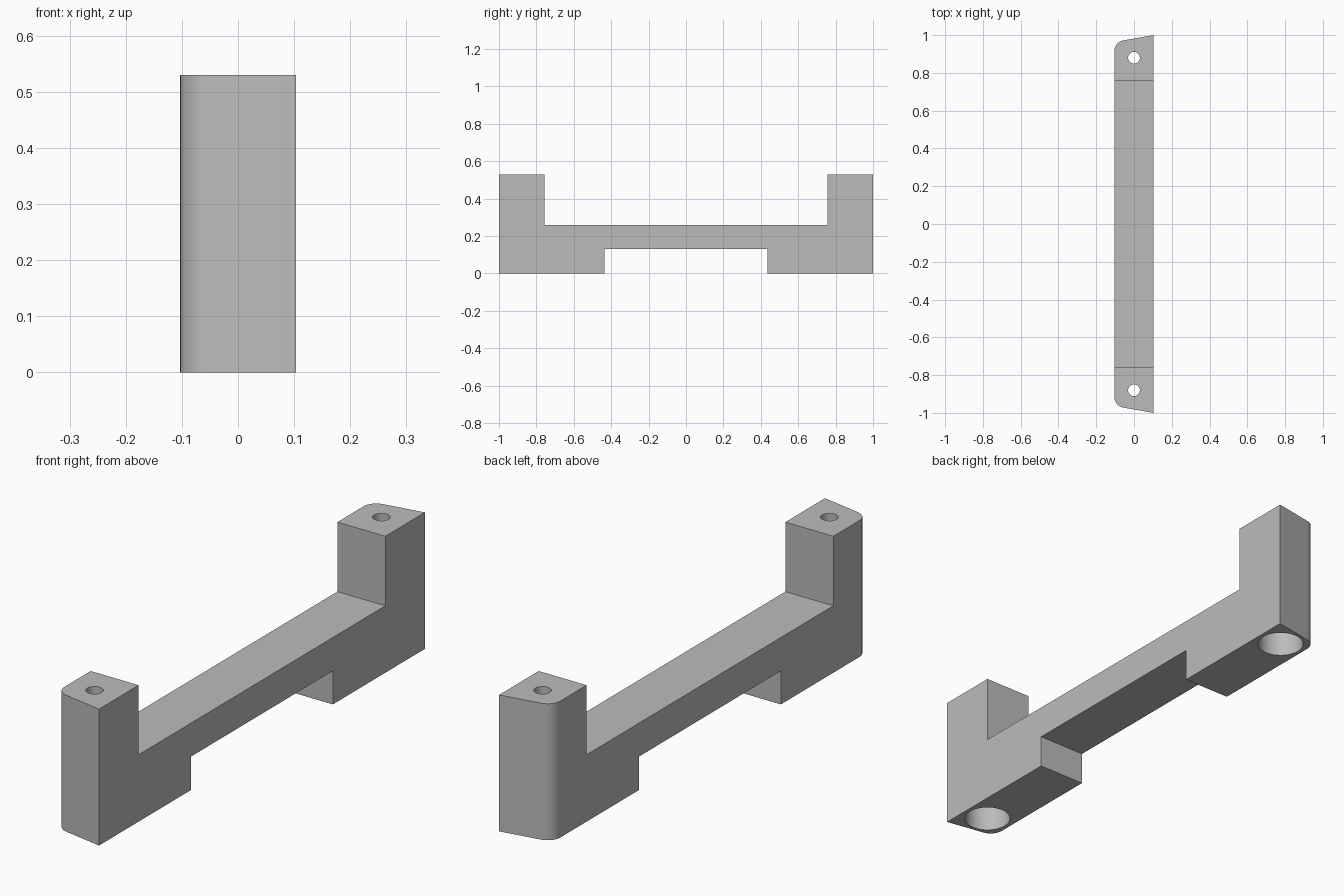
import bpy, bmesh, math
from mathutils import Vector

cube = bpy.data.objects.get("Cube")
if cube:
    bpy.data.objects.remove(cube, do_unlink=True)

HALF_W, HEIGHT = 0.103, 0.53
HOLE_Y = 0.88

grey = bpy.data.materials.new("plain grey")
grey.use_nodes = True
colour = (0.5, 0.5, 0.5, 1)
grey.diffuse_color = colour
grey.node_tree.nodes["Principled BSDF"].inputs["Base Color"].default_value = colour


def prism(name, outline, z0, z1):
    """Extrude a counter-clockwise plan outline from z0 to z1."""
    bm = bmesh.new()
    face = bm.faces.new([bm.verts.new((x, y, z0)) for x, y in outline])
    top = bmesh.ops.extrude_face_region(bm, geom=[face])["geom"]
    verts = [v for v in top if isinstance(v, bmesh.types.BMVert)]
    bmesh.ops.translate(bm, verts=verts, vec=(0, 0, z1 - z0))
    bmesh.ops.recalc_face_normals(bm, faces=bm.faces)
    mesh = bpy.data.meshes.new(name)
    bm.to_mesh(mesh)
    bm.free()
    mesh.materials.append(grey)
    obj = bpy.data.objects.new(name, mesh)
    bpy.context.collection.objects.link(obj)
    return obj


def box(name, half_y, z0, z1):
    w = 0.3
    return prism(name, [(-w, -half_y), (w, -half_y), (w, half_y), (-w, half_y)], z0, z1)


def cylinder(name, y, radius, z0, z1, sides=48):
    turn = [2 * math.pi * i / sides for i in range(sides)]
    return prism(name, [(radius * math.cos(a), y + radius * math.sin(a)) for a in turn], z0, z1)


# Plan outline: slanted ends with one rounded corner each
slant, radius, steps = math.radians(10), 0.055, 12
corner_y = 1 - 2 * HALF_W * math.tan(slant)
reach = radius * math.tan((math.pi / 2 - slant) / 2)
centre = Vector((-HALF_W + radius, corner_y - reach))
start, end = math.pi / 2 + slant, math.pi
arc = []
for i in range(steps + 1):
    a = start + (end - start) * i / steps
    arc.append((centre.x + radius * math.cos(a), centre.y + radius * math.sin(a)))
half = [(HALF_W, 1)] + arc
outline = half + [(x, -y) for x, y in reversed(half)]
bracket = prism("bracket_body", outline, 0, HEIGHT)

# Gap between the posts, recess under the bar, and stepped screw holes
cutters = [box("upper_gap_cutter", 0.757, 0.26, 0.8),
           box("lower_recess_cutter", 0.435, -0.2, 0.13)]
for side, sign in (("front", -1), ("back", 1)):
    cutters.append(cylinder(side + "_counterbore_cutter", sign * HOLE_Y, 0.087, -0.1, 0.32))
    cutters.append(cylinder(side + "_screw_hole_cutter", sign * HOLE_Y, 0.031, -0.2, 0.7))

for cutter in cutters:
    cutter.hide_render = True
    mod = bracket.modifiers.new(cutter.name, 'BOOLEAN')
    mod.operation, mod.solver, mod.object = 'DIFFERENCE', 'EXACT', cutter

# Apply the cuts, then drop the helpers
bpy.ops.object.select_all(action='DESELECT')
bracket.select_set(True)
bpy.context.view_layer.objects.active = bracket
for cutter in cutters:
    bpy.ops.object.modifier_apply(modifier=cutter.name)
    bpy.data.objects.remove(cutter, do_unlink=True)
bpy.ops.object.shade_smooth_by_angle(angle=math.radians(30))
